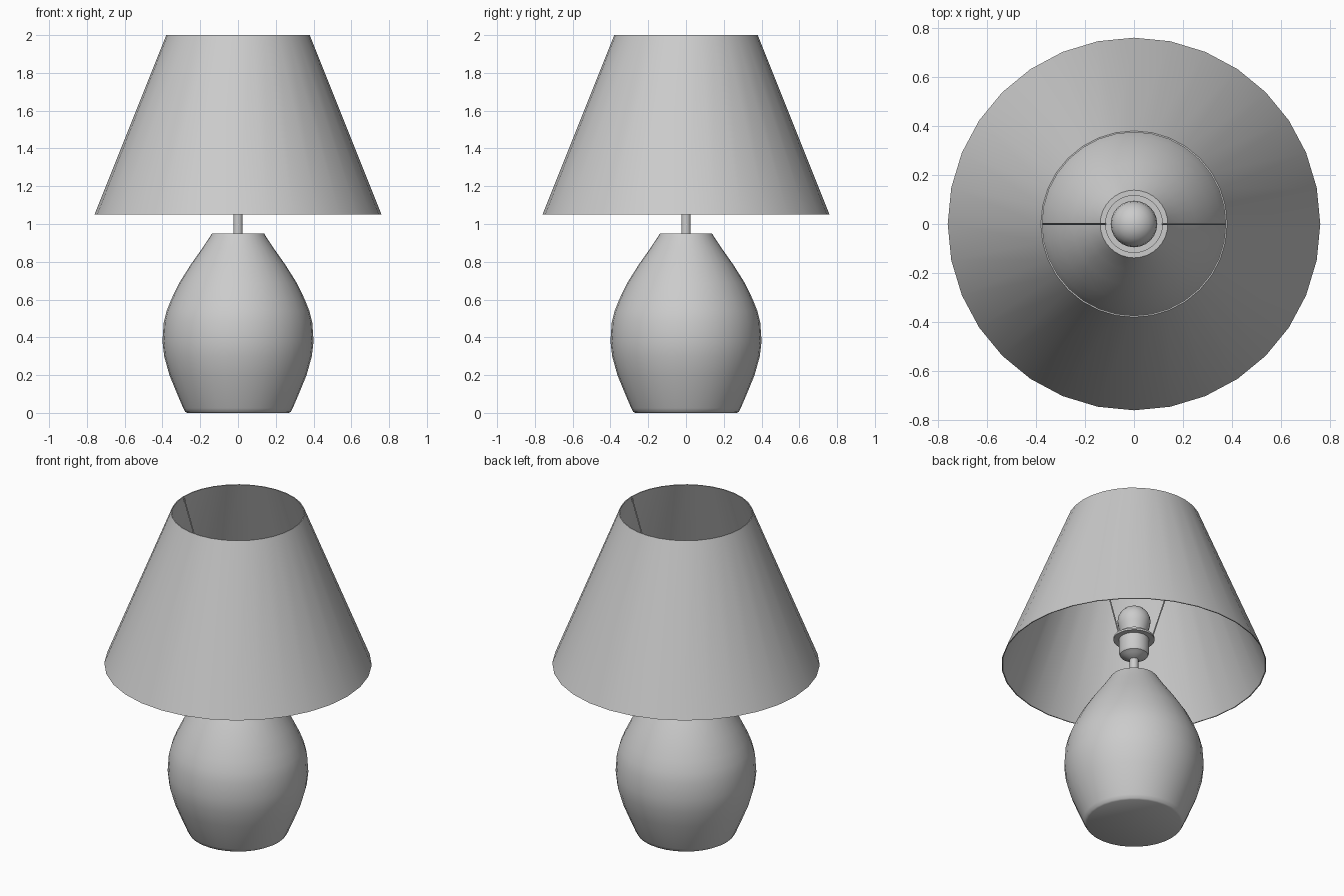
import bpy, bmesh
from math import radians
from mathutils import Vector

if "Cube" in bpy.data.objects:
    bpy.data.objects.remove(bpy.data.objects["Cube"])


def lathe(name, profile, segs=32, angle=35):
    """Spin (radius, z) points around the z axis."""
    bm = bmesh.new()
    verts = [bm.verts.new((r, 0, z)) for r, z in profile]
    edges = [bm.edges.new(p) for p in zip(verts, verts[1:])]
    bmesh.ops.spin(bm, geom=verts + edges, axis=(0, 0, 1), cent=(0, 0, 0),
                   angle=radians(360), steps=segs)
    bmesh.ops.remove_doubles(bm, verts=bm.verts, dist=1e-5)
    bmesh.ops.recalc_face_normals(bm, faces=bm.faces)
    me = bpy.data.meshes.new(name)
    bm.to_mesh(me)
    bm.free()
    ob = bpy.data.objects.new(name, me)
    bpy.context.collection.objects.link(ob)
    smooth(ob, angle)
    return ob


def smooth(ob, angle=35):
    bpy.ops.object.select_all(action='DESELECT')
    ob.select_set(True)
    bpy.context.view_layer.objects.active = ob
    bpy.ops.object.shade_smooth_by_angle(angle=radians(angle))


def rod(name, a, b, radius):
    a, b = Vector(a), Vector(b)
    bpy.ops.mesh.primitive_cylinder_add(vertices=8, radius=radius,
                                        depth=(b - a).length, location=(a + b) / 2)
    ob = bpy.context.object
    ob.name = name
    ob.rotation_euler = (b - a).to_track_quat('Z', 'Y').to_euler()
    smooth(ob, 50)


# Rounded pot body
lathe("lamp_base", [(0, 0), (.27, 0), (.28, .006), (.29, .025), (.322, .1), (.363, .2),
                    (.391, .3), (.40, .38), (.393, .48), (.378, .54), (.354, .6),
                    (.31, .69), (.25, .785), (.19, .87), (.15, .93), (.138, .95), (0, .95)])

# Stem and bulb holder
lathe("stem", [(0, .95), (.025, .95), (.025, 1.09), (0, 1.09)])
lathe("socket", [(0, 1.08), (.025, 1.08), (.06, 1.1), (.08, 1.11), (.086, 1.125),
                 (.086, 1.25), (0, 1.25)])
lathe("shade_ring", [(.084, 1.212), (.118, 1.212), (.118, 1.224), (.084, 1.224), (.084, 1.212)])

# Bulb
lathe("bulb", [(0, 1.24), (.075, 1.24), (.08, 1.27), (.09, 1.3), (.095, 1.33), (.091, 1.358),
               (.079, 1.384), (.06, 1.404), (.034, 1.419), (0, 1.425)], segs=24)

# Thin open shade: outer wall, rims, inner wall
lathe("shade", [(.76, 1.05), (.38, 2), (.374, 2), (.754, 1.05), (.76, 1.05)])

# Wires carrying the shade
for side, s in (("left", -1), ("right", 1)):
    rod("shade_wire_" + side, (s * .115, 0, 1.218), (s * .375, 0, 1.99), .004)
